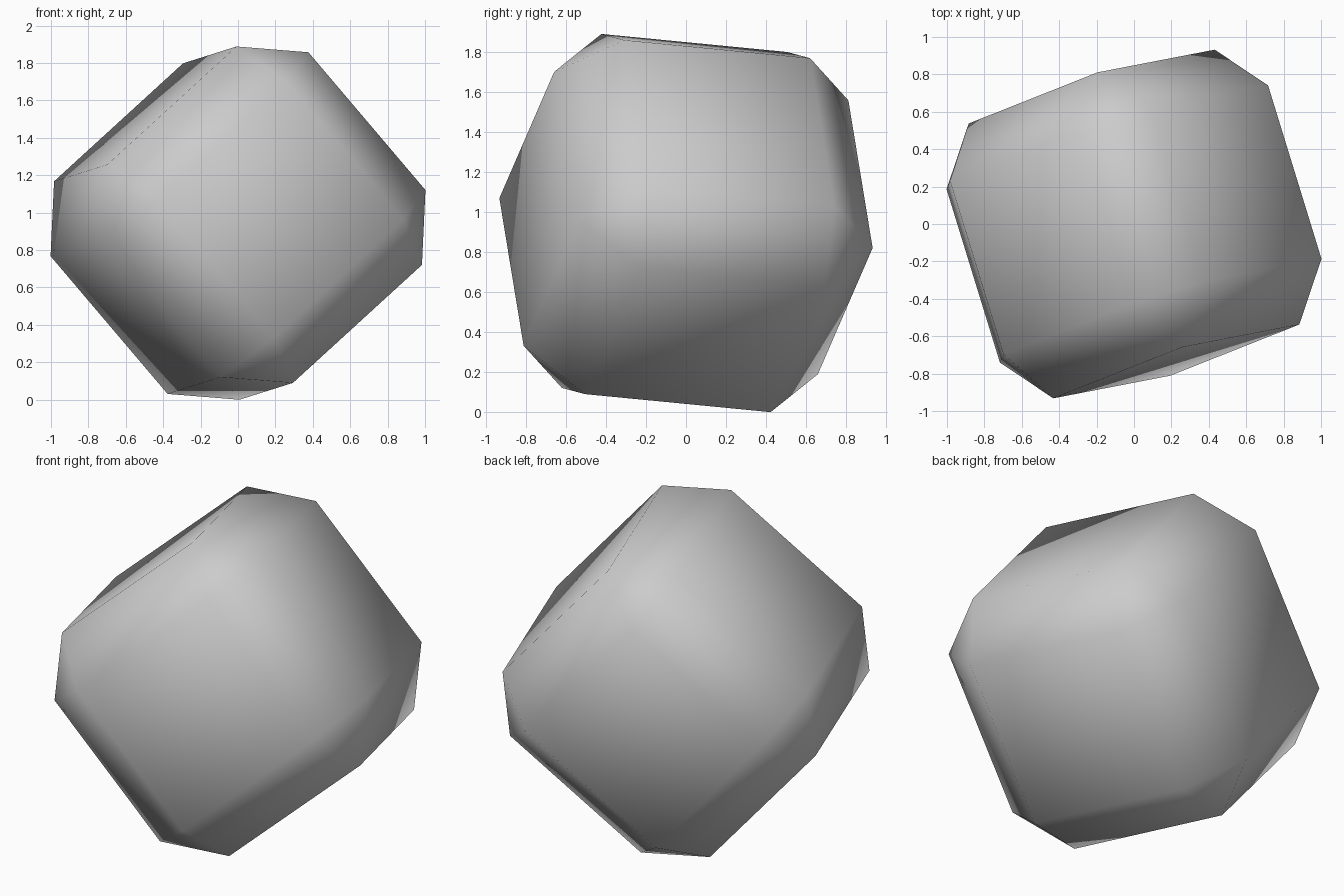
import bpy
import bmesh
from mathutils import Matrix, Vector

default = bpy.data.objects.get("Cube")
if default:
    bpy.data.objects.remove(default, do_unlink=True)

# Single flat grey
grey = bpy.data.materials.new("plain_grey")
grey.use_nodes = True
colour = (0.6, 0.6, 0.6, 1)
grey.diffuse_color = colour
grey.node_tree.nodes["Principled BSDF"].inputs["Base Color"].default_value = colour

# Tilted frame of the block: two edge directions, squared up by cross products
u = Vector((0.62, 0.12, -0.73)).normalized()
w = u.cross(Vector((0.68, 0.27, 0.625))).normalized()
v = w.cross(u)
tilt = Matrix((u, v, w)).transposed()

# Chamfered cube: wide single-segment bevel on every edge
half, chamfer = 0.772, 0.285
bm = bmesh.new()
bmesh.ops.create_cube(bm, size=2 * half)
bmesh.ops.bevel(bm, geom=bm.edges[:], offset=chamfer, offset_type='OFFSET',
                segments=1, profile=0.5, affect='EDGES')
bmesh.ops.rotate(bm, cent=(0, 0, 0), matrix=tilt, verts=bm.verts[:])

# Rest the lowest corner on the ground
lowest = min(vert.co.z for vert in bm.verts)
bmesh.ops.translate(bm, vec=(0, 0, -lowest), verts=bm.verts[:])

# Fully smooth shading
for face in bm.faces:
    face.smooth = True

mesh = bpy.data.meshes.new("chamfered_block")
bm.to_mesh(mesh)
bm.free()
mesh.materials.append(grey)
block = bpy.data.objects.new("chamfered_block", mesh)
bpy.context.collection.objects.link(block)
